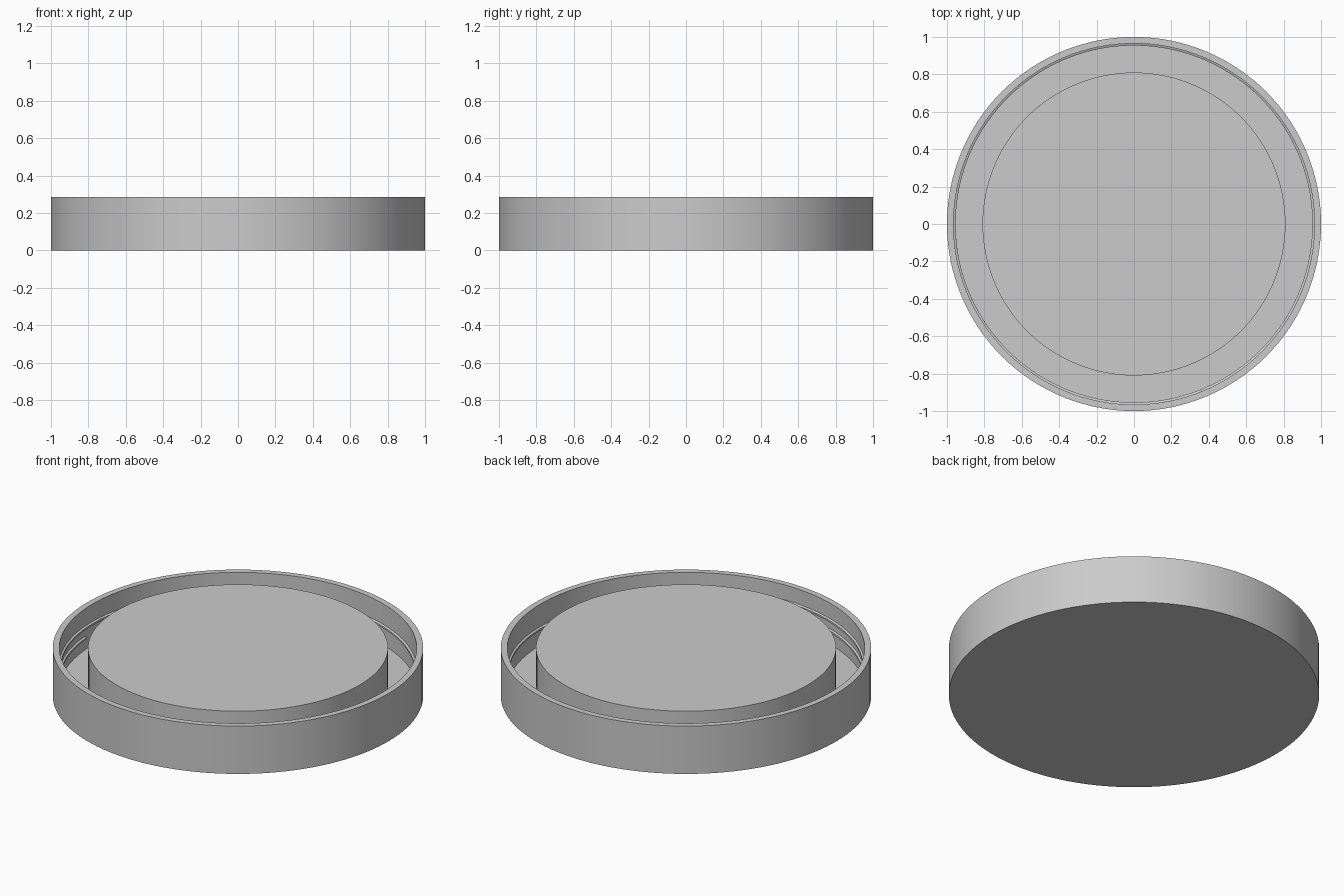
import bpy
import bmesh
from math import cos, sin, radians, pi

if "Cube" in bpy.data.objects:
    bpy.data.objects.remove(bpy.data.objects["Cube"], do_unlink=True)

SEGMENTS = 128
HEIGHT = 0.285
FLOOR = 0.04
INNER = 0.965

grey = bpy.data.materials.new("plain grey")
grey.use_nodes = True
colour = (0.6, 0.6, 0.6, 1)
grey.diffuse_color = colour
grey.node_tree.nodes["Principled BSDF"].inputs["Base Color"].default_value = colour


def finish(bm, name):
    """Turn a bmesh into a grey object with sharp edges kept."""
    bmesh.ops.remove_doubles(bm, verts=bm.verts, dist=1e-5)
    bmesh.ops.recalc_face_normals(bm, faces=bm.faces)
    mesh = bpy.data.meshes.new(name)
    bm.to_mesh(mesh)
    bm.free()
    mesh.materials.append(grey)
    obj = bpy.data.objects.new(name, mesh)
    bpy.context.collection.objects.link(obj)
    bpy.ops.object.select_all(action="DESELECT")
    obj.select_set(True)
    bpy.context.view_layer.objects.active = obj
    bpy.ops.object.shade_smooth_by_angle(angle=radians(30))
    return obj


def lathe(name, profile):
    """Spin a (radius, z) profile round the vertical axis."""
    bm = bmesh.new()
    verts = [bm.verts.new((r, 0, z)) for r, z in profile]
    edges = [bm.edges.new(pair) for pair in zip(verts, verts[1:])]
    bmesh.ops.spin(bm, geom=verts + edges, cent=(0, 0, 0), axis=(0, 0, 1),
                   angle=2 * pi, steps=SEGMENTS, use_merge=True)
    return finish(bm, name)


# Outer cup with a thin wall and floor
lathe("lid_shell", [(0, 0), (1, 0), (1, HEIGHT), (INNER, HEIGHT),
                    (INNER, FLOOR), (0, FLOOR)])

# Raised round plug in the middle
lathe("centre_plug", [(0, FLOOR - 0.01), (0.81, FLOOR - 0.01),
                      (0.81, HEIGHT), (0, HEIGHT)])

# Screw ridge winding down the inside of the wall
turns, pitch, top = 1.3, 0.06, 0.19
section = [(INNER + 0.005, -0.012), (0.954, -0.005),
           (0.954, 0.005), (INNER + 0.005, 0.012)]
steps = int(SEGMENTS * turns)
bm = bmesh.new()
rings = []
for i in range(steps + 1):
    t = turns * i / steps
    a = radians(-68) - 2 * pi * t
    z = top - pitch * t
    rings.append([bm.verts.new((r * cos(a), r * sin(a), z + dz))
                  for r, dz in section])
for low, high in zip(rings, rings[1:]):
    for k in range(4):
        n = (k + 1) % 4
        bm.faces.new((low[k], low[n], high[n], high[k]))
bm.faces.new(rings[0])
bm.faces.new(rings[-1])
finish(bm, "screw_ridge")
